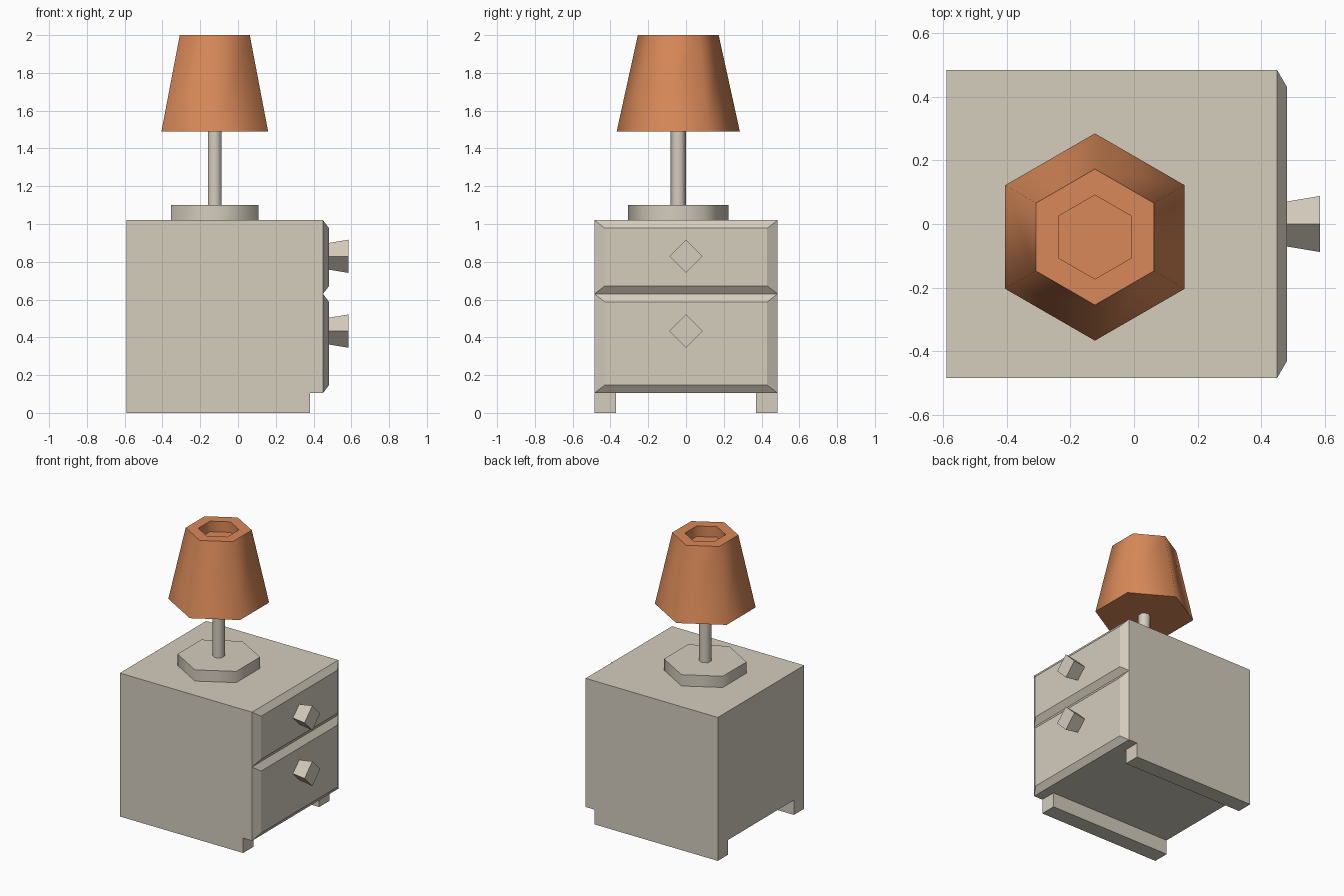
import bpy, bmesh, math

if "Cube" in bpy.data.objects:
    bpy.data.objects.remove(bpy.data.objects["Cube"])


def material(name, rgb):
    m = bpy.data.materials.new(name)
    m.diffuse_color = (*rgb, 1)
    m.use_nodes = True
    m.node_tree.nodes["Principled BSDF"].inputs["Base Color"].default_value = m.diffuse_color
    return m


CREAM = material("cream paint", (0.66, 0.61, 0.515))
ORANGE = material("orange fabric", (0.69, 0.25, 0.098))


def loft(name, rings, mat, smooth=False):
    """Skin a stack of equal-length point rings and cap both ends."""
    bm = bmesh.new()
    loops = [[bm.verts.new(p) for p in ring] for ring in rings]
    n = len(loops[0])
    for a, b in zip(loops, loops[1:]):
        for i in range(n):
            j = (i + 1) % n
            bm.faces.new((a[i], a[j], b[j], b[i]))
    bm.faces.new(loops[0][::-1])
    bm.faces.new(loops[-1])
    bmesh.ops.recalc_face_normals(bm, faces=bm.faces)
    mesh = bpy.data.meshes.new(name)
    bm.to_mesh(mesh)
    bm.free()
    mesh.materials.append(mat)
    obj = bpy.data.objects.new(name, mesh)
    bpy.context.collection.objects.link(obj)
    if smooth:
        bpy.ops.object.select_all(action='DESELECT')
        obj.select_set(True)
        bpy.context.view_layer.objects.active = obj
        bpy.ops.object.shade_smooth_by_angle(angle=math.radians(65))
    return obj


def rect(x, y0, y1, z0, z1):
    return [(x, y0, z0), (x, y1, z0), (x, y1, z1), (x, y0, z1)]


def diamond(x, z, r):
    return [(x, r, z), (x, 0, z + r), (x, -r, z), (x, 0, z - r)]


LAMP_X, LAMP_Y = -0.123, -0.041


def hexagon(r, z):
    # corners point along y
    angles = [math.radians(30 + 60 * i) for i in range(6)]
    return [(LAMP_X + r * math.cos(a), LAMP_Y + r * math.sin(a), z) for a in angles]


# Cabinet body and the two long foot rails
W = 0.485
loft("cabinet_body", [rect(-0.59, -W, W, 0.105, 1.02), rect(0.45, -W, W, 0.105, 1.02)], CREAM)
for side, y0, y1 in (("front", -W, -0.37), ("back", 0.37, W)):
    loft(side + "_foot_rail", [rect(-0.59, y0, y1, 0, 0.105), rect(0.38, y0, y1, 0, 0.105)], CREAM)

# Drawer fronts with chamfered edges, each with a flared four-sided knob
for label, z0, z1, knob_z in (("lower", 0.105, 0.63, 0.433), ("upper", 0.63, 1.02, 0.829)):
    loft(label + "_drawer", [rect(0.45, -W, W, z0, z1),
                             rect(0.482, -0.43, 0.43, z0 + 0.042, z1 - 0.042)], CREAM)
    loft(label + "_knob", [diamond(0.482, knob_z, 0.071), diamond(0.585, knob_z, 0.088)], CREAM)

# Lamp: foot, stem and shade with a recessed top
loft("lamp_base", [hexagon(0.267, 1.02), hexagon(0.267, 1.10)], CREAM, True)
loft("lamp_stem", [hexagon(0.041, 1.10), hexagon(0.041, 1.49)], CREAM, True)
loft("lamp_shade", [hexagon(0.326, 1.49), hexagon(0.214, 2.0),
                    hexagon(0.132, 2.0), hexagon(0.132, 1.925)], ORANGE, True)
